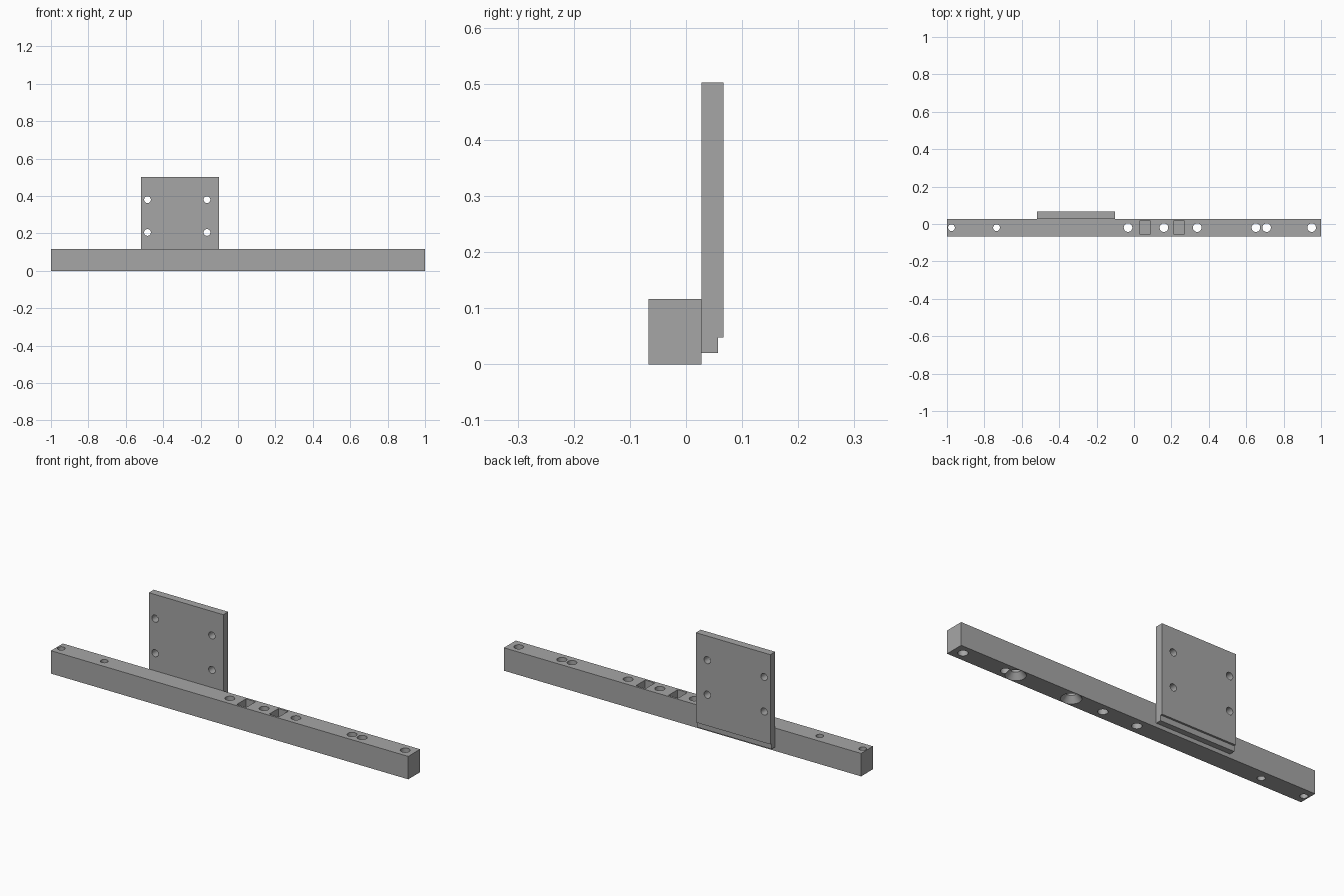
import bpy
import bmesh
from math import pi
from mathutils import Matrix, Vector

if "Cube" in bpy.data.objects:
    bpy.data.objects.remove(bpy.data.objects["Cube"], do_unlink=True)

metal = bpy.data.materials.new("plain grey metal")
metal.use_nodes = True
grey = (0.38, 0.38, 0.38, 1)
metal.diffuse_color = grey
metal.node_tree.nodes["Principled BSDF"].inputs["Base Color"].default_value = grey


def add_object(name, bm):
    mesh = bpy.data.meshes.new(name)
    bmesh.ops.recalc_face_normals(bm, faces=bm.faces)
    bm.to_mesh(mesh)
    bm.free()
    mesh.materials.append(metal)
    obj = bpy.data.objects.new(name, mesh)
    bpy.context.collection.objects.link(obj)
    return obj


def box(name, low, high):
    low, high = Vector(low), Vector(high)
    bm = bmesh.new()
    bmesh.ops.create_cube(bm, size=1, matrix=Matrix.Translation((low + high) / 2)
                          @ Matrix.Diagonal((high - low).to_4d()))
    return add_object(name, bm)


def cone(name, centre, r1, r2, depth, turn=0):
    bm = bmesh.new()
    bmesh.ops.create_cone(bm, cap_ends=True, segments=32, radius1=r1, radius2=r2,
                          depth=depth, matrix=Matrix.Translation(centre)
                          @ Matrix.Rotation(turn, 4, "X"))
    return add_object(name, bm)


def cut(target, cutter):
    """Subtract a cutter, then discard it."""
    cutter.hide_render = True
    mod = target.modifiers.new("cut", "BOOLEAN")
    mod.operation = "DIFFERENCE"
    mod.solver = "EXACT"
    mod.object = cutter
    bpy.ops.object.select_all(action="DESELECT")
    bpy.context.view_layer.objects.active = target
    target.select_set(True)
    bpy.ops.object.modifier_apply(modifier=mod.name)
    bpy.data.objects.remove(cutter, do_unlink=True)


# Long bar
FRONT, BACK, HEIGHT = -0.067, 0.028, 0.116
MID = (FRONT + BACK) / 2
bar = box("long_bar", (-1, FRONT, 0), (1, BACK, HEIGHT))

# Vertical through holes: narrow at the right end, wider elsewhere
narrow, wide = 0.018, 0.023
holes = [(x, narrow) for x in (-0.976, -0.735)]
holes += [(x, wide) for x in (-0.032, 0.16, 0.338, 0.652, 0.709, 0.95)]
for x, r in holes:
    cut(bar, cone("hole_cutter", (x, MID, HEIGHT / 2), r, r, 0.3))

# Countersinks underneath, extended slightly past the surface
for x in (0.338, 0.652):
    cut(bar, cone("countersink_cutter", (x, MID, 0.01), 0.055, 0.022, 0.04))

# Blind rectangular pockets in the top
for x in (0.059, 0.241):
    cut(bar, box("pocket_cutter", (x - 0.027, MID - 0.037, 0.03),
                 (x + 0.027, MID + 0.037, 0.2)))

# Upright plate with a stepped lower edge, extruded from its side profile
profile = [(BACK, 0.02), (0.057, 0.02), (0.057, 0.048),
           (0.067, 0.048), (0.067, 0.502), (BACK, 0.502)]
LEFT, RIGHT = -0.102, -0.519
bm = bmesh.new()
side = bm.faces.new([bm.verts.new((RIGHT, y, z)) for y, z in profile])
swept = bmesh.ops.extrude_face_region(bm, geom=[side], use_keep_orig=True)
moved = [v for v in swept["geom"] if isinstance(v, bmesh.types.BMVert)]
bmesh.ops.translate(bm, verts=moved, vec=(LEFT - RIGHT, 0, 0))
plate = add_object("upright_plate", bm)

# Four mounting holes through the plate
for x in (-0.484, -0.166):
    for z in (0.205, 0.38):
        cut(plate, cone("plate_hole_cutter", (x, 0.05, z), narrow, narrow, 0.2, pi / 2))

# Smooth hole walls, crisp edges
bpy.ops.object.select_all(action="DESELECT")
for obj in (bar, plate):
    obj.select_set(True)
    bpy.context.view_layer.objects.active = obj
bpy.ops.object.shade_smooth_by_angle(angle=pi / 6)
